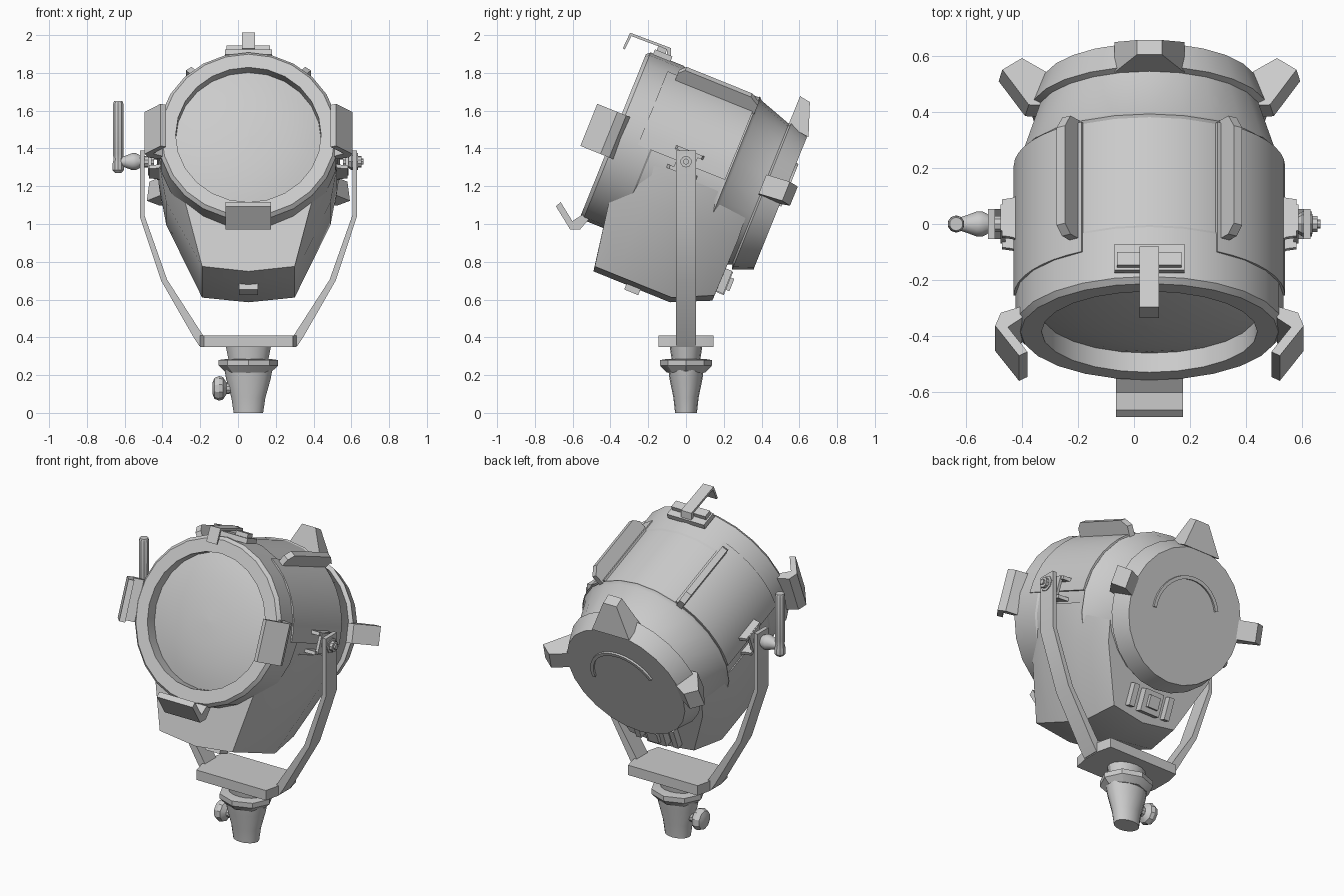
import bpy, bmesh
from math import sin, cos, pi, radians
from mathutils import Matrix, Vector

if "Cube" in bpy.data.objects:
    bpy.data.objects.remove(bpy.data.objects["Cube"])

CX = 0.055                                    # lamp centre line in x
BASE = Matrix.Translation((CX, 0, 0))
HEAD = Matrix.Translation((CX, 0, 1.33)) @ Matrix.Rotation(radians(-22), 4, 'X')
DRUM = HEAD @ Matrix.Translation((0, 0, -0.012))   # local y = optical axis, z = up


def finish(name, bm, mat, smooth=30):
    bmesh.ops.transform(bm, matrix=mat, verts=bm.verts)
    bmesh.ops.recalc_face_normals(bm, faces=bm.faces)
    me = bpy.data.meshes.new(name)
    bm.to_mesh(me)
    bm.free()
    ob = bpy.data.objects.new(name, me)
    bpy.context.collection.objects.link(ob)
    bpy.ops.object.select_all(action='DESELECT')
    ob.select_set(True)
    bpy.context.view_layer.objects.active = ob
    bpy.ops.object.shade_smooth_by_angle(angle=radians(smooth))
    return ob


def loft(name, rings, mat, closed=False, caps=True, smooth=30):
    """Skin a list of equal-length point loops."""
    bm = bmesh.new()
    vs = [[bm.verts.new(p) for p in r] for r in rings]
    n = len(vs[0])
    pairs = list(zip(vs, vs[1:])) + ([(vs[-1], vs[0])] if closed else [])
    for a, b in pairs:
        for i in range(n):
            j = (i + 1) % n
            bm.faces.new((a[i], a[j], b[j], b[i]))
    if caps and not closed:
        bm.faces.new(vs[0])
        bm.faces.new(vs[-1])
    return finish(name, bm, mat, smooth)


def lathe(name, profile, mat, n=24, closed=False, caps=True, sx=1, sz=1):
    """Revolve (radius, y) pairs around local y."""
    rings = [[(sx * r * sin(2 * pi * i / n), y, sz * r * cos(2 * pi * i / n)) for i in range(n)]
             for r, y in profile]
    return loft(name, rings, mat, closed, caps)


def prism(name, profile, half, mat, tip=None):
    """Profile of (z, y) pairs given a width in x; half may be one value per point."""
    h = half if isinstance(half, (list, tuple)) else [half] * len(profile)
    return loft(name, [[(s * w, y, z) for (z, y), w in zip(profile, h)] for s in (-1, 1)], mat)


def box(name, c, size, mat):
    bm = bmesh.new()
    bmesh.ops.create_cube(bm, size=1, matrix=Matrix.Translation(c) @ Matrix.Diagonal((*size, 1)))
    return finish(name, bm, mat)


def around(deg):
    return DRUM @ Matrix.Rotation(radians(deg), 4, 'Y')


# drum with front rim, seam, tapered back and rear flange
lathe("drum", [(.385, -.32), (.385, -.41), (.46, -.41), (.478, -.39), (.478, -.2), (.472, -.19),
               (.472, .225), (.478, .235), (.462, .25), (.402, .43), (.425, .44),
               (.385, .545), (.02, .545)], DRUM)
# convex lens
lathe("lens", [(.39, -.335), (.33, -.352), (.24, -.37), (.13, -.382), (.01, -.387)], DRUM)

# lower housing: four sections from front to back, half outline mirrored
secs = [
    [(.40, -.31, -.13), (.33, -.295, -.37), (.245, -.24, -.695), (0, -.237, -.722)],
    [(.47, -.13, -.08), (.435, -.12, -.28), (.245, -.12, -.695), (0, -.12, -.722)],
    [(.47, .2, -.08), (.435, .2, -.28), (.245, .2, -.695), (0, .2, -.722)],
    [(.39, .40, -.1), (.36, .41, -.28), (.215, .405, -.60), (0, .405, -.63)],
]
loft("lower_housing", [h + [(-x, y, z) for x, y, z in h[-2::-1]] for h in secs], HEAD, smooth=25)

# rear access details on the housing
box("rear_latch_plate", (0, .425, -.515), (.13, .05, .13), HEAD)
box("rear_latch", (0, .455, -.515), (.07, .03, .07), HEAD)
for s in (-1, 1):
    box("rear_vent", (s * .125, .42, -.51), (.035, .05, .13), HEAD)
box("bottom_nub", (0, -.01, -.73), (.1, .08, .04), HEAD)

# raised curved side panels
for s in (-1, 1):
    arc = [radians(30 + 60 * i / 8) for i in range(9)]
    outline = [(s * .484 * sin(a), .484 * cos(a)) for a in arc] + \
              [(s * .455 * sin(a), .455 * cos(a)) for a in reversed(arc)]
    loft("side_panel", [[(x, y, z) for x, z in outline] for y in (-.27, .228)], DRUM)
    # top cooling fins
    prism("top_fin", [(.44, -.215), (.53, -.215), (.565, -.185), (.565, .19), (.53, .24), (.44, .24)],
          .018, around(s * 34))

# front filter holders (left, right, bottom)
clip = [(.455, -.36), (.53, -.385), (.55, -.435), (.465, -.55), (.435, -.535), (.505, -.44), (.455, -.405)]
for a in (90, -90, 180):
    prism("filter_clip", clip, .12, around(a))

# top filter latch
box("latch_base", (0, -.325, .475), (.25, .1, .03), HEAD)
for s in (-1, 1):
    box("latch_lug", (s * .075, -.34, .5), (.08, .05, .03), HEAD)
prism("latch_strap", [(.48, -.28), (.528, -.30), (.522, -.53), (.43, -.535), (.43, -.523),
                      (.508, -.517), (.513, -.315), (.475, -.30)], .035, HEAD)

# rear feet
prism("rear_foot_top", [(.39, .43), (.56, .43), (.55, .49), (.375, .553)],
      [.125, .045, .045, .125], DRUM)
for s in (-1, 1):
    prism("rear_foot_side", [(.40, .42), (.44, .42), (.535, .55), (.465, .598), (.37, .545)],
          .055, around(s * 83))

# raised arc on the back disc
loft("rear_arc", [[(r * sin(a), y, r * cos(a)) for r, y in ((.205, .54), (.205, .557), (.225, .557), (.225, .54))]
                  for a in [radians(-65 + 160 * i / 16) for i in range(17)]], DRUM)

for s in (-1, 1):
    # open pivot brackets on both flanks
    for w in (-.06, .05):
        loft("pivot_flange", [[(s * x, y, z) for x, y in ((.43, -.1), (.49, -.075), (.525, -.07),
             (.525, .07), (.49, .075), (.43, .1))] for z in (w - .008, w + .012)], HEAD)
    box("pivot_plate", (s * .522, 0, 0), (.018, .1, .12), HEAD)

    # yoke arms
    outer = [(.575, 1.39), (.575, 1.04), (.462, .70), (.29, .40), (.26, .355)]
    inner = [(.22, .355), (.24, .41), (.43, .705), (.55, 1.045), (.55, 1.39)]
    loft("yoke_arm", [[(s * x, y, z) for x, z in outer + inner] for y in (-.053, .053)], BASE)

# yoke base plate
plate = [(.255, .06), (.235, .145), (-.235, .145), (-.255, .06),
         (-.255, -.06), (-.235, -.145), (.235, -.145), (.255, -.06)]
loft("yoke_base", [[(x, y, z) for x, y in plate] for z in (.35, .41)], BASE)

# spigot: oval stem, collar and neck
UP = BASE @ Matrix.Rotation(radians(90), 4, 'X')      # local y -> world z
lathe("spigot_stem", [(.078, 0), (.09, .08), (.118, .18), (.132, .26)], UP, n=16, sz=.74)
lathe("spigot_collar", [(.12, .215), (.157, .25), (.157, .28), (.12, .285)], UP, n=8, sz=.87)
lathe("spigot_neck", [(.105, .28), (.12, .355)], UP, n=16, sz=.72)

# clamp knob on the stem
KNOB = Matrix.Translation((0, 0, .13)) @ Matrix.Rotation(radians(-90), 4, 'Z')   # local y -> world +x
lathe("clamp_knob", [(.03, -.135), (.055, -.125), (.065, -.1), (.06, -.08), (.03, -.06), (.025, 0)], KNOB, n=10)

# tilt axle, right hand bolt and left hand crank
AXLE = Matrix.Translation((0, 0, 1.33)) @ Matrix.Rotation(radians(-90), 4, 'Z')
lathe("right_bolt", [(.022, .57), (.035, .58), (.035, .64), (.022, .64)][:1] +
      [(.045, .60), (.045, .635), (.016, .637), (.016, .665)], AXLE, n=8)
for s in (-1, 1):
    lathe("axle", [(.03, CX + s * .5), (.03, CX + s * .6)], AXLE, n=10)
lathe("crank_hub", [(.022, -.625), (.03, -.6), (.045, -.56), (.045, -.54), (.028, -.51)], AXLE, n=12)
GRIP = Matrix.Translation((-.634, 0, 0)) @ Matrix.Rotation(radians(90), 4, 'X')
lathe("crank_grip", [(.018, 1.27), (.031, 1.285), (.031, 1.32), (.026, 1.34),
                     (.029, 1.37), (.03, 1.63), (.024, 1.65)], GRIP, n=10)
